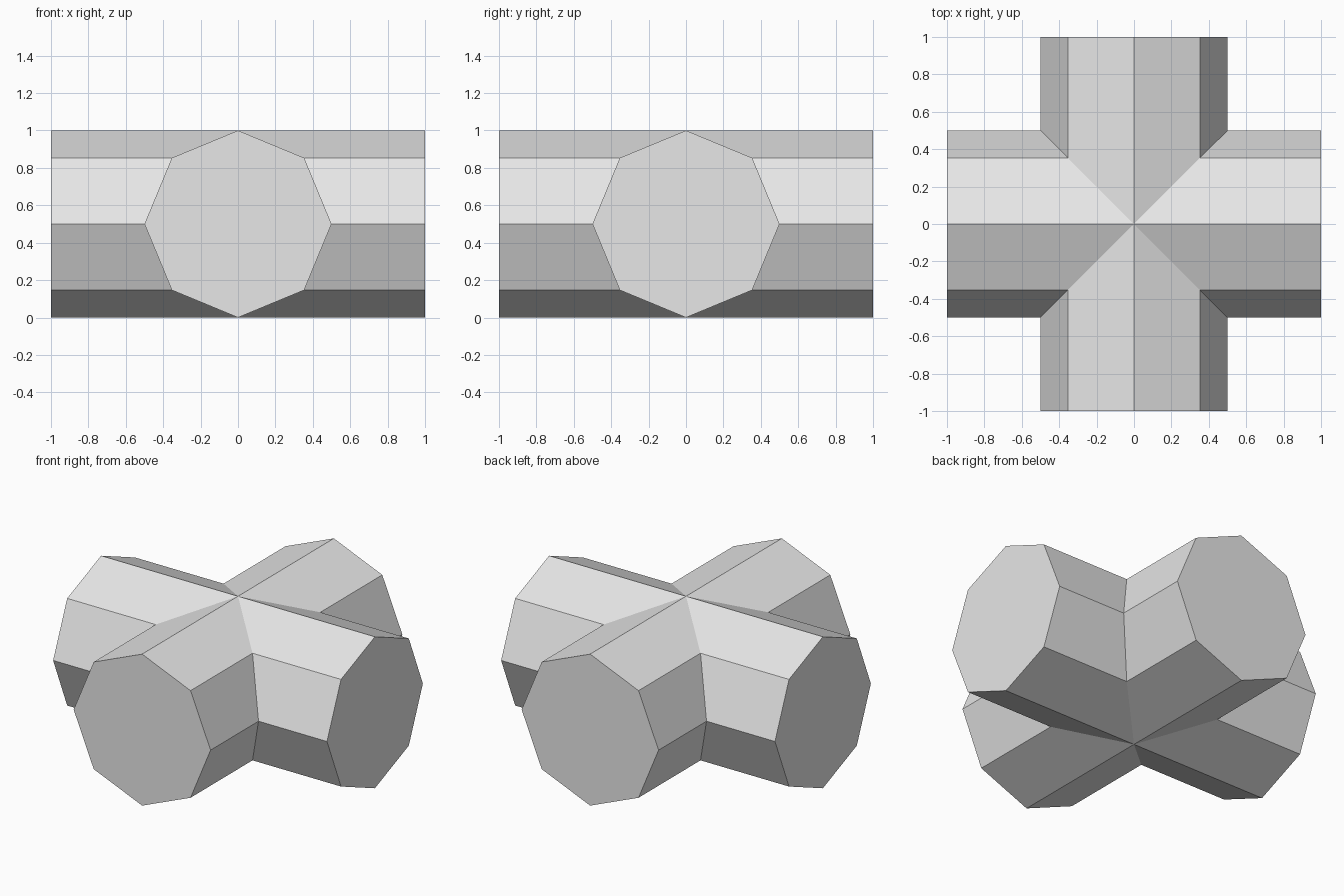
import bpy, bmesh, math
from mathutils import Matrix, Vector

if "Cube" in bpy.data.objects:
    bpy.data.objects.remove(bpy.data.objects["Cube"])

R, HALF, SIDES = 0.5, 1.0, 8

grey = bpy.data.materials.new("light grey")
grey.diffuse_color = (0.8, 0.8, 0.8, 1)
grey.use_nodes = True
grey.node_tree.nodes["Principled BSDF"].inputs["Base Color"].default_value = grey.diffuse_color

bm = bmesh.new()
# Four octagonal arms, mitred where they meet in the middle
for k in range(4):
    turn = Matrix.Rotation(k * math.pi / 2, 3, 'Z')
    outer, inner = [], []
    for i in range(SIDES):
        a = 2 * math.pi * i / SIDES
        y, z = R * math.sin(a), R + R * math.cos(a)
        outer.append(bm.verts.new(turn @ Vector((HALF, y, z))))
        inner.append(bm.verts.new(turn @ Vector((abs(y), y, z))))
    bm.faces.new(outer)  # end cap
    for i in range(SIDES):
        j = (i + 1) % SIDES
        loop = [outer[i], outer[j], inner[j], inner[i]]
        bm.faces.new(loop)

# Weld the mitred seams into one closed shell
bmesh.ops.remove_doubles(bm, verts=bm.verts, dist=1e-4)
bmesh.ops.recalc_face_normals(bm, faces=bm.faces)

mesh = bpy.data.meshes.new("crossed_prisms")
bm.to_mesh(mesh)
bm.free()
mesh.materials.append(grey)
obj = bpy.data.objects.new("crossed_prisms", mesh)
bpy.context.collection.objects.link(obj)
